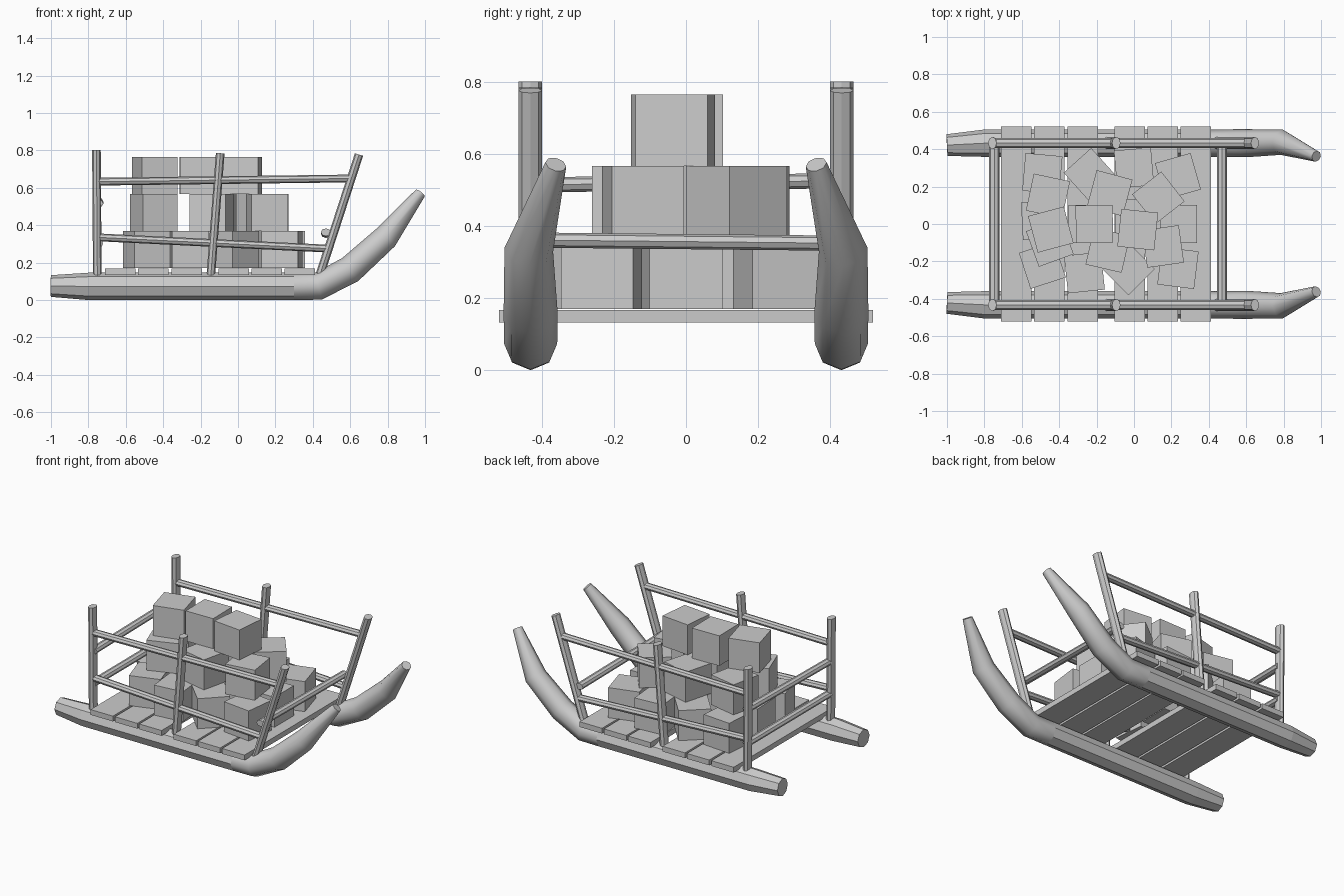
import bpy, bmesh, math
from mathutils import Vector, Matrix

if "Cube" in bpy.data.objects:
    bpy.data.objects.remove(bpy.data.objects["Cube"])

grey = bpy.data.materials.new("plain grey")
grey.diffuse_color = (0.6, 0.6, 0.6, 1)
grey.use_nodes = True
grey.node_tree.nodes["Principled BSDF"].inputs["Base Color"].default_value = grey.diffuse_color


def finish(bm, name):
    bmesh.ops.recalc_face_normals(bm, faces=bm.faces)
    me = bpy.data.meshes.new(name)
    bm.to_mesh(me)
    bm.free()
    me.materials.append(grey)
    ob = bpy.data.objects.new(name, me)
    bpy.context.collection.objects.link(ob)
    return ob


def tube(name, pts, radii, side=(0, 1, 0), squash=1.0, n=8, smooth_from=None):
    """Capped tube along pts; side is the ring's wide axis, squash narrows the other."""
    pts = [Vector(p) for p in pts]
    side = Vector(side)
    bm = bmesh.new()
    rings = []
    for i, (p, r) in enumerate(zip(pts, radii)):
        a = (p - pts[i - 1]).normalized() if i else Vector()
        b = (pts[i + 1] - p).normalized() if i < len(pts) - 1 else Vector()
        t = (a + b).normalized()
        u = (side - t * side.dot(t)).normalized()
        v = t.cross(u)
        rings.append([bm.verts.new(p + r * (math.cos(k * math.tau / n) * u
                                            + squash * math.sin(k * math.tau / n) * v))
                      for k in range(n)])
    for r0, r1 in zip(rings, rings[1:]):
        for k in range(n):
            f = bm.faces.new((r0[k], r0[(k + 1) % n], r1[(k + 1) % n], r1[k]))
            if smooth_from is not None:
                f.smooth = f.calc_center_median().x > smooth_from
    bm.faces.new(rings[0])
    bm.faces.new(rings[-1])
    return finish(bm, name)


def box(name, centre, size, angle=0):
    bm = bmesh.new()
    bmesh.ops.create_cube(bm, size=1)
    bm.transform(Matrix.Translation(centre)
                 @ Matrix.Rotation(math.radians(angle), 4, 'Z')
                 @ Matrix.Diagonal((*size, 1)))
    return finish(bm, name)


# Runners with upturned, inward-bent tips, plus side frames
RUNNER = [(-1, .422, .075, .058), (-.8, .432, .073, .073), (.3, .432, .073, .073),
          (.43, .432, .074, .074), (.6, .432, .163, .075), (.79, .437, .335, .068),
          (.975, .362, .572, .03)]
for s, label in ((-1, "right"), (1, "left")):
    tube(label + "_runner", [(x, s * y, z) for x, y, z, r in RUNNER],
         [r for *_, r in RUNNER], smooth_from=.3)
    y = s * .433
    # posts
    for part, x0, x1, top in (("rear", -.752, -.757, .803), ("middle", -.147, -.095, .785),
                              ("front", .43, .647, .778)):
        tube(f"{label}_{part}_post", [(x0, y, .11), (x1, y, top)], [.033] * 2, squash=.7)
    # rails
    tube(label + "_upper_rail", [(-.745, y, .633), (.61, y, .65)], [.026] * 2, squash=.8)
    tube(label + "_lower_rail", [(-.745, y, .335), (.48, y, .275)], [.026] * 2, squash=.8)

# Crossbars between the posts
for name, x, z0, z1 in (("rear_upper_crossbar", -.747, .515, .527),
                        ("rear_lower_crossbar", -.747, .302, .302),
                        ("front_crossbar", .47, .362, .353)):
    tube(name, [(x, -.44, z0), (x, .44, z1)], [.027] * 2, side=(1, 0, 0), squash=.78)

# Deck slats
for i, x in enumerate((-.63, -.452, -.275, -.023, .153, .33)):
    box(f"deck_slat_{i + 1}", (x, 0, .15), (.163, 1.04, .035))

# Stacked cargo boxes: x, y, rotation per layer
LAYERS = [
    (.269, [(-.49, .27, -5), (-.235, .265, 42), (0, .3, 5), (.235, .255, 16),
            (.237, 0, 0), (.235, -.235, -7), (-.03, -.24, 45), (-.265, -.26, 6),
            (-.49, -.22, 18), (-.5, .02, 3), (-.25, 0, 0), (0, .03, 0)]),
    (.469, [(-.46, .15, -12), (-.45, -.1, 20), (-.13, .165, -15), (.13, .14, 38),
            (-.14, -.14, -13), (.155, -.12, 8)]),
    (.667, [(-.445, -.03, 15), (-.212, 0, 1), (.02, -.03, -6)]),
]
for level, (z, spots) in enumerate(LAYERS, 1):
    for i, (x, y, a) in enumerate(spots, 1):
        box(f"cargo_box_{level}_{i}", (x, y, z), (.198, .202, .198), a)
